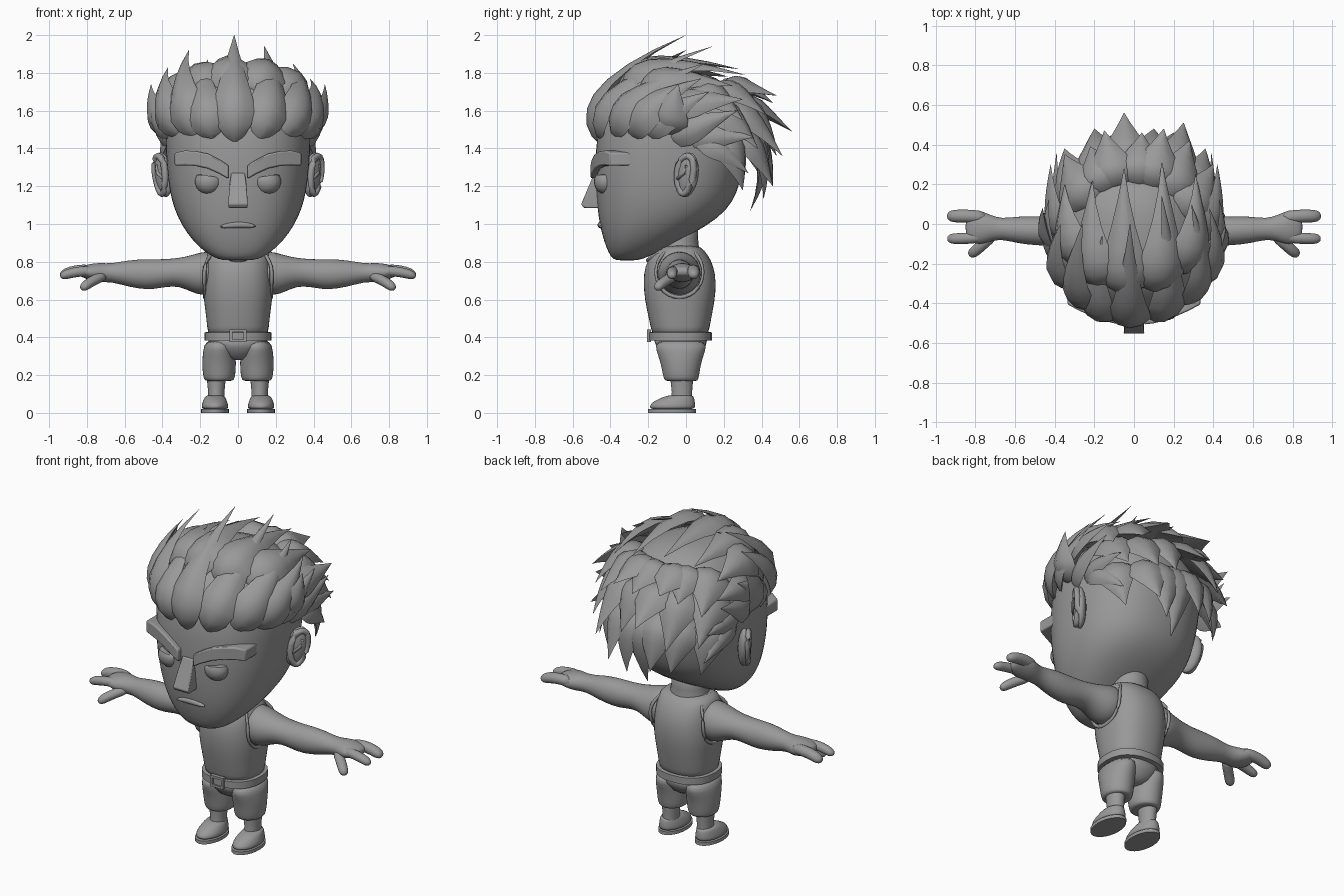
import bpy, math
from mathutils import Vector

if "Cube" in bpy.data.objects:
    bpy.data.objects.remove(bpy.data.objects["Cube"])

GREY = bpy.data.materials.new("clay_grey")
GREY.diffuse_color = (0.32, 0.32, 0.32, 1)
GREY.use_nodes = True
GREY.node_tree.nodes["Principled BSDF"].inputs["Base Color"].default_value = GREY.diffuse_color


def finish(name, verts, faces, angle=40, subsurf=0, bevel=0):
    me = bpy.data.meshes.new(name)
    me.from_pydata([tuple(v) for v in verts], [], faces)
    me.materials.append(GREY)
    me.shade_smooth()
    me.set_sharp_from_angle(angle=math.radians(angle))
    ob = bpy.data.objects.new(name, me)
    bpy.context.collection.objects.link(ob)
    if bevel:
        m = ob.modifiers.new("bevel", "BEVEL")
        m.width, m.segments = bevel, 2
    if subsurf:
        ob.modifiers.new("subsurf", "SUBSURF").levels = subsurf
        ob.modifiers["subsurf"].render_levels = subsurf
    return ob


def loft(name, rings, closed=False, **kw):
    n, m = len(rings[0]), len(rings)
    verts = [v for r in rings for v in r]
    faces = []
    for i in range(m if closed else m - 1):
        j = (i + 1) % m
        faces += [(i*n + k, i*n + (k+1) % n, j*n + (k+1) % n, j*n + k) for k in range(n)]
    if not closed:
        faces += [tuple(reversed(range(n))), tuple(range((m-1)*n, m*n))]
    return finish(name, verts, faces, **kw)


def spow(v, p):
    return math.copysign(abs(v) ** p, v)


def flat_ring(z, cx, cy, w, d, p=1.0, n=24):
    a = [2*math.pi*k/n for k in range(n)]
    return [(cx + w*spow(math.cos(t), p), cy + d*spow(math.sin(t), p), z) for t in a]


def body(name, rows, p=1.0, cx=0, **kw):
    """rows of height, half width, front y, back y"""
    return loft(name, [flat_ring(z, cx, (f+b)/2, w, (b-f)/2, p) for z, w, f, b in rows], **kw)


def tube(name, path, radii, closed=False, n=10, **kw):
    """tube along a path, radii are (sideways, upward) pairs"""
    pts = [Vector(p) for p in path]
    m, rings = len(pts), []
    for i, p in enumerate(pts):
        t = (pts[(i+1) % m] - pts[i-1]) if closed else pts[min(i+1, m-1)] - pts[max(i-1, 0)]
        t.normalize()
        up = Vector((0, 0, 1)) if abs(t.z) < 0.9 else Vector((1, 0, 0))
        s = t.cross(up).normalized()
        u = s.cross(t)
        a, b = radii[i] if isinstance(radii, list) else radii
        rings.append([p + s*a*math.cos(2*math.pi*k/n) + u*b*math.sin(2*math.pi*k/n) for k in range(n)])
    return loft(name, rings, closed, **kw)


def ball(name, centre, fn, n=20, m=12, **kw):
    """sphere whose unit points are reshaped by fn"""
    rings = []
    for i in range(m + 1):
        a = math.pi*(0.01 + 0.98*i/m) - math.pi/2
        rings.append([Vector(centre) + Vector(fn(math.cos(a)*math.cos(2*math.pi*k/n),
                      math.cos(a)*math.sin(2*math.pi*k/n), math.sin(a))) for k in range(n)])
    return loft(name, rings, **kw)


# head: height, half width, front, back
HEAD = [(.805, .075, -.37, -.26), (.825, .14, -.40, -.20), (.88, .212, -.425, -.09),
        (.95, .272, -.448, .04), (1.03, .32, -.465, .175), (1.12, .353, -.475, .255), (1.22, .373, -.482, .29),
        (1.4, .388, -.482, .33), (1.55, .385, -.465, .33), (1.7, .31, -.38, .27),
        (1.78, .19, -.25, .16), (1.81, .08, -.14, .05)]
body("head", HEAD, p=.85, subsurf=1, angle=180)


def face_y(x, z):
    for a, b in zip(HEAD, HEAD[1:]):
        if a[0] <= z <= b[0]:
            t = (z - a[0])/(b[0] - a[0])
            w, f, k = [a[i] + (b[i] - a[i])*t for i in (1, 2, 3)]
            q = max(0, 1 - (abs(x)/w)**(2/.85))**(.85/2)
            return (f + k)/2 - (k - f)/2*q


# nose wedge
nose = [[(-w, y, z), (w, y, z), (w*.9, -.42, z), (-w*.9, -.42, z)]
        for z, w, y in ((1.085, .05, -.54), (1.105, .052, -.555), (1.2, .046, -.515), (1.27, .036, -.485))]
loft("nose", nose, angle=35, bevel=.006)

# mouth: thin curved lips
mx = [-.09 + .018*i for i in range(11)]
tube("mouth", [(x, face_y(x, .99) + .002, .995 - 1.1*x*x + .02*x) for x in mx],
     [(.014, .004 + .012*math.sqrt(max(0, 1 - (x/.09)**2))) for x in mx], angle=60)

for s, side in ((-1, "left"), (1, "right")):
    # brow: thick band standing off the face, more so at the temple
    rows = [(.05, 1.275, .036), (.10, 1.305, .038), (.16, 1.333, .039),
            (.22, 1.346, .039), (.28, 1.35, .039), (.335, 1.343, .034)]
    rings = []
    for x, z, h in rows:
        y = face_y(x, z)
        f = min(y - .026, -.505 + .1*(x/.335)**2)
        rings.append([(s*x, y + .04, z + h), (s*x, f, z + h), (s*x, f, z - h), (s*x, y + .04, z - h)])
    loft("brow_" + side, rings if s > 0 else [r[::-1] for r in rings], angle=35, bevel=.008)
    # eye: ball with a flat slanted lid
    ball("eye_" + side, (s*.155, face_y(.155, 1.22) + .035, 1.225),
         lambda x, y, z: (.073*x, .062*y, min(.068*z, .03 + .012*s*x)), angle=35)

    # ear: thick shell flaring outward at the back, with a raised rim and fold
    c = Vector((s*.405, .0, 1.26))

    def ear(u, v, h):
        return c + Vector((s*(.85*h + .62*u + .1*v), u - .5*h + .1*v, v))
    ball("ear_shell_" + side, (0, 0, 0),
         lambda x, y, z: ear(.058*y, .118*z, .036*x - .012), angle=180)
    rim = [ear((.042 + .008*math.sin(t))*math.cos(t), .1*math.sin(t), .008)
           for t in [2*math.pi*k/20 for k in range(20)]]
    tube("ear_rim_" + side, rim, (.018, .018), closed=True, n=8, angle=180)
    tube("ear_fold_" + side, [ear(-.035, -.02, .015), ear(0, .01, .022), ear(.008, .05, .016)],
         (.011, .011), n=8, angle=180)

    # arm: x, y, z, half depth, half height
    arm = [(.12, -.035, .745, .10, .10), (.165, -.035, .74, .118, .12), (.22, -.035, .735, .113, .11),
           (.28, -.035, .742, .094, .086), (.34, -.035, .745, .08, .073), (.42, -.035, .736, .076, .078),
           (.48, -.035, .733, .075, .083), (.58, -.03, .738, .071, .073), (.67, -.025, .742, .051, .048),
           (.73, -.02, .742, .07, .054), (.78, -.018, .745, .09, .046), (.83, -.016, .748, .075, .028),
           (.85, -.016, .748, .05, .015)]
    loft("arm_" + side, [[(s*x, y + a*math.cos(q), z + b*math.sin(q))
                          for q in [s*2*math.pi*k/16 for k in range(16)]]
                         for x, y, z, a, b in arm], subsurf=1, angle=180)
    # digits
    for nm, path, r in (("back_finger", [(.74, .03, .75), (.82, .04, .757), (.89, .04, .745), (.925, .04, .73), (.942, .04, .724)], .035),
                        ("front_finger", [(.74, -.06, .75), (.82, -.072, .752), (.89, -.074, .74), (.925, -.074, .727), (.942, -.074, .722)], .03),
                        ("thumb", [(.7, -.05, .73), (.76, -.10, .705), (.80, -.136, .68), (.818, -.15, .664), (.83, -.157, .655)], .03)):
        tube(nm + "_" + side, [(s*x, y, z) for x, y, z in path],
             [(r, r*.95), (r, r*.95), (r, r*.95), (r*.9, r*.8), (r*.4, r*.35)], subsurf=1, angle=180)

    # armhole trim
    tube("armhole_trim_" + side, [(s*(.178 - .07*max(0, math.sin(t))**2), -.035 + .125*math.cos(t), .745 + .132*math.sin(t))
                                  for t in [2*math.pi*k/28 for k in range(28)]],
         (.008, .01), closed=True, n=8, angle=180)

    # trouser leg with gathered hem
    legs = [(.168, .05, -.09, .045), (.17, .075, -.112, .062), (.185, .084, -.12, .068),
            (.23, .089, -.128, .075), (.28, .09, -.14, .085), (.33, .085, -.158, .104), (.39, .074, -.172, .116)]
    body("trouser_leg_" + side, legs, cx=s*.1, subsurf=1, angle=180)
    # ankle, shoe and sole
    body("ankle_" + side, [(.05, .046, -.085, .035), (.11, .043, -.075, .032), (.2, .052, -.085, .04)],
         cx=s*.115, angle=60)
    body("shoe_" + side, [(.015, .069, -.192, .047), (.035, .072, -.195, .05), (.058, .066, -.178, .048),
                          (.08, .056, -.132, .044), (.096, .046, -.09, .036)], cx=s*.122, subsurf=1, angle=180)
    body("sole_" + side, [(0, .074, -.2, .052), (.02, .074, -.2, .052)], cx=s*.122, angle=40)

# neck, shirt, hips
body("neck", [(.8, .13, -.17, .09), (.86, .115, -.145, .07), (.92, .102, -.138, .064), (1.06, .1, -.135, .065)], angle=180)
body("shirt", [(.385, .16, -.178, .116), (.45, .163, -.186, .125), (.55, .175, -.21, .145), (.64, .188, -.225, .16),
               (.74, .184, -.227, .158), (.81, .176, -.205, .134), (.86, .168, -.165, .1), (.89, .13, -.125, .065)],
     p=.85, subsurf=1, angle=180)
body("hips", [(.28, .04, -.09, .045), (.3, .085, -.125, .075), (.34, .145, -.152, .1), (.4, .162, -.175, .116)],
     p=.9, angle=180)
# neckline trim dips at the front
tube("neckline_trim", [(.122*math.cos(t), -.055 + (.145 if math.sin(t) < 0 else .13)*math.sin(t),
                        .868 - .06*max(0, -math.sin(t))**2 - .02*max(0, math.sin(t)))
                       for t in [2*math.pi*k/28 for k in range(28)]], (.012, .012), closed=True, n=8, angle=180)

# belt and buckle
body("belt", [(.382, .168, -.188, .128), (.384, .177, -.197, .137), (.426, .177, -.197, .137), (.428, .168, -.188, .128)],
     p=.85, angle=30)
corners = [(-1, -1), (1, -1), (1, 1), (-1, 1)]
frame = [[(sx*(.03+i), y, .408 + sz*(.02+i)) for i, y in ((0, -.185), (.014, -.185), (.014, -.206), (0, -.206))]
         for sx, sz in corners]
loft("buckle", frame, closed=True, angle=30)


# hair lock: leaf with sharp rims running from the scalp to a long point
def lock(name, root, tip, width, bend, lift):
    centre = Vector((0, -.07, 1.4))
    root, tip = Vector(root), Vector(tip)
    nrm = (root - centre).normalized()
    d = tip - root
    ctrl = root + nrm*lift + (d - nrm*d.dot(nrm))*bend
    rings = []
    for t, w in ((0, .2), (.05, .5), (.14, .83), (.26, 1), (.38, .96), (.52, .75), (.68, .49), (.84, .24), (1, .01)):
        p = root*(1-t)**2 + ctrl*2*t*(1-t) + tip*t*t - nrm*.03*(1-t)**4
        tan = ((ctrl - root)*(1-t) + (tip - ctrl)*t).normalized()
        out = p - centre
        out = (out - tan*out.dot(tan)).normalized()
        side = tan.cross(out)
        rings.append([p + (side*a + out*b*.52)*w*width for a, b in
                      ((1, 0), (.55, .7), (0, 1), (-.55, .7), (-1, 0), (0, -.35))])
    loft(name, rings, angle=50)


# hair rows: root height, front or back, root spread, lock width, bend, lift, tips
ROWS = {
    "fringe": (1.485, -1, .85, .108, .47, .085, [(-.46, .08, 1.74), (-.37, .0, 1.83), (-.26, .0, 1.92),
               (-.16, -.06, 1.87), (-.02, .0, 2.0), (.14, .14, 1.94), (.29, .1, 1.85), (.38, .08, 1.77), (.46, -.04, 1.74)]),
    "crown": (1.72, -1, .75, .125, .42, .06, [(-.35, .2, 1.72), (-.21, .22, 1.78), (-.05, .28, 1.82),
              (.14, .31, 1.79), (.31, .25, 1.73)]),
    "upper_back": (1.74, 1, .65, .13, .42, .06, [(-.35, .35, 1.56), (-.22, .39, 1.62), (-.15, .47, 1.68),
                   (.04, .46, 1.64), (.15, .48, 1.68), (.28, .42, 1.58), (.4, .3, 1.55)]),
    "back": (1.66, 1, .8, .125, .42, .06, [(-.35, .38, 1.38), (-.2, .48, 1.36), (-.05, .56, 1.49), (.1, .48, 1.4),
             (.25, .51, 1.36), (.36, .38, 1.4)]),
    "nape": (1.52, 1, 1, .115, .5, .05, [(-.31, .3, 1.18), (-.19, .42, 1.2), (-.08, .46, 1.2), (.02, .34, 1.07),
             (.11, .41, 1.13), (.2, .46, 1.2), (.31, .3, 1.18)]),
}
for row, (z, sgn, spread, width, bend, lift, tips) in ROWS.items():
    for i, tip in enumerate(tips):
        x = tip[0]*spread
        zz = z - (.045*(1 - abs(x)/.4) if row == "fringe" else .25*x*x)
        q = max(0, 1 - (x/.4)**2 - ((zz - 1.4)/.45)**2)
        lock(f"{row}_lock_{i+1}", (x, -.07 + sgn*.425*math.sqrt(q), zz), tip, width, bend, lift)
# hair locks above and behind the ears
for s, side in ((-1, "left"), (1, "right")):
    for i, (y, z, tip, w) in enumerate([(-.22, 1.48, (.43, .12, 1.7), .085), (-.1, 1.45, (.42, .27, 1.6), .08),
                                        (.0, 1.47, (.39, .36, 1.46), .075), (.06, 1.48, (.35, .33, 1.27), .075),
                                        (-.1, 1.62, (.42, .3, 1.66), .09)]):
        lock(f"side_lock_{side}_{i+1}", (s*.372, y, z), (s*tip[0], *tip[1:]), w, .5, .05)
